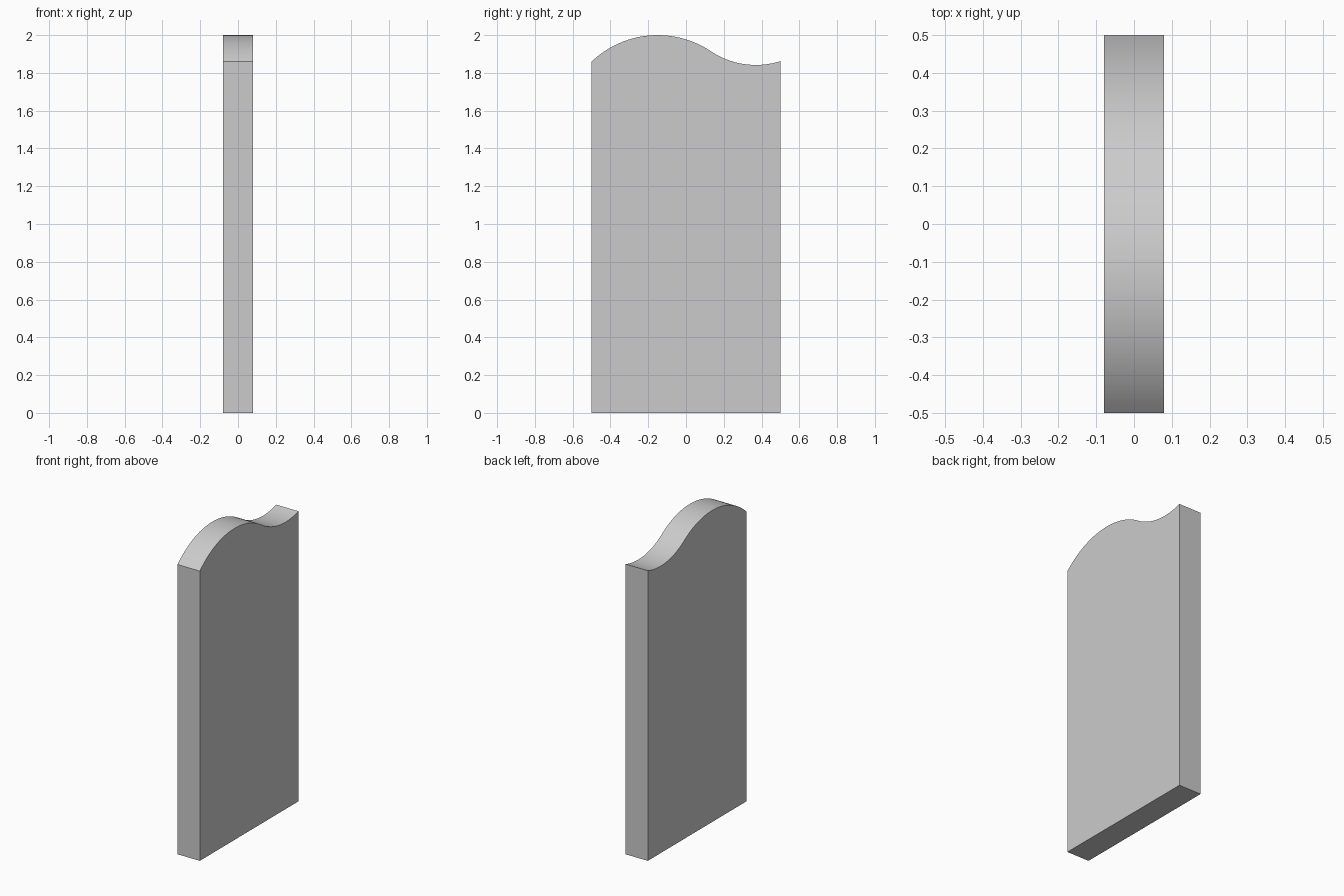
import bpy, bmesh, math

if "Cube" in bpy.data.objects:
    bpy.data.objects.remove(bpy.data.objects["Cube"])

HALF_T = 0.079   # half thickness along x
STEPS = 24


def arc(cy, cz, r, a0, a1):
    """Points on a circle in the y-z plane, angles in radians."""
    return [(cy + r * math.cos(a0 + (a1 - a0) * i / STEPS),
             cz + r * math.sin(a0 + (a1 - a0) * i / STEPS)) for i in range(STEPS + 1)]


# S-curved top: a crest arc running tangentially into a trough arc
c1, r1 = (-0.15, 1.493), 0.507
c2 = (0.37, 2.27)
join = math.atan2(c2[1] - c1[1], c2[0] - c1[0])
r2 = math.dist(c1, c2) - r1
crest = arc(*c1, r1, math.pi - math.acos(0.35 / r1), join)
trough = arc(*c2, r2, join + math.pi, 2 * math.pi - math.acos(0.13 / r2))
profile = [(0.5, 0.0), (-0.5, 0.0)] + crest + trough[1:]

# Panel: profile extruded through its thickness
bm = bmesh.new()
face = bm.faces.new([bm.verts.new((-HALF_T, y, z)) for y, z in profile])
ext = bmesh.ops.extrude_face_region(bm, geom=[face], use_keep_orig=True)
verts = [g for g in ext["geom"] if isinstance(g, bmesh.types.BMVert)]
bmesh.ops.translate(bm, verts=verts, vec=(2 * HALF_T, 0, 0))
bmesh.ops.recalc_face_normals(bm, faces=bm.faces)
mesh = bpy.data.meshes.new("curved_top_panel")
bm.to_mesh(mesh)
bm.free()
panel = bpy.data.objects.new("curved_top_panel", mesh)
bpy.context.collection.objects.link(panel)

# Smooth top curve, sharp edges
bpy.context.view_layer.objects.active = panel
panel.select_set(True)
bpy.ops.object.shade_smooth_by_angle(angle=math.radians(30))
